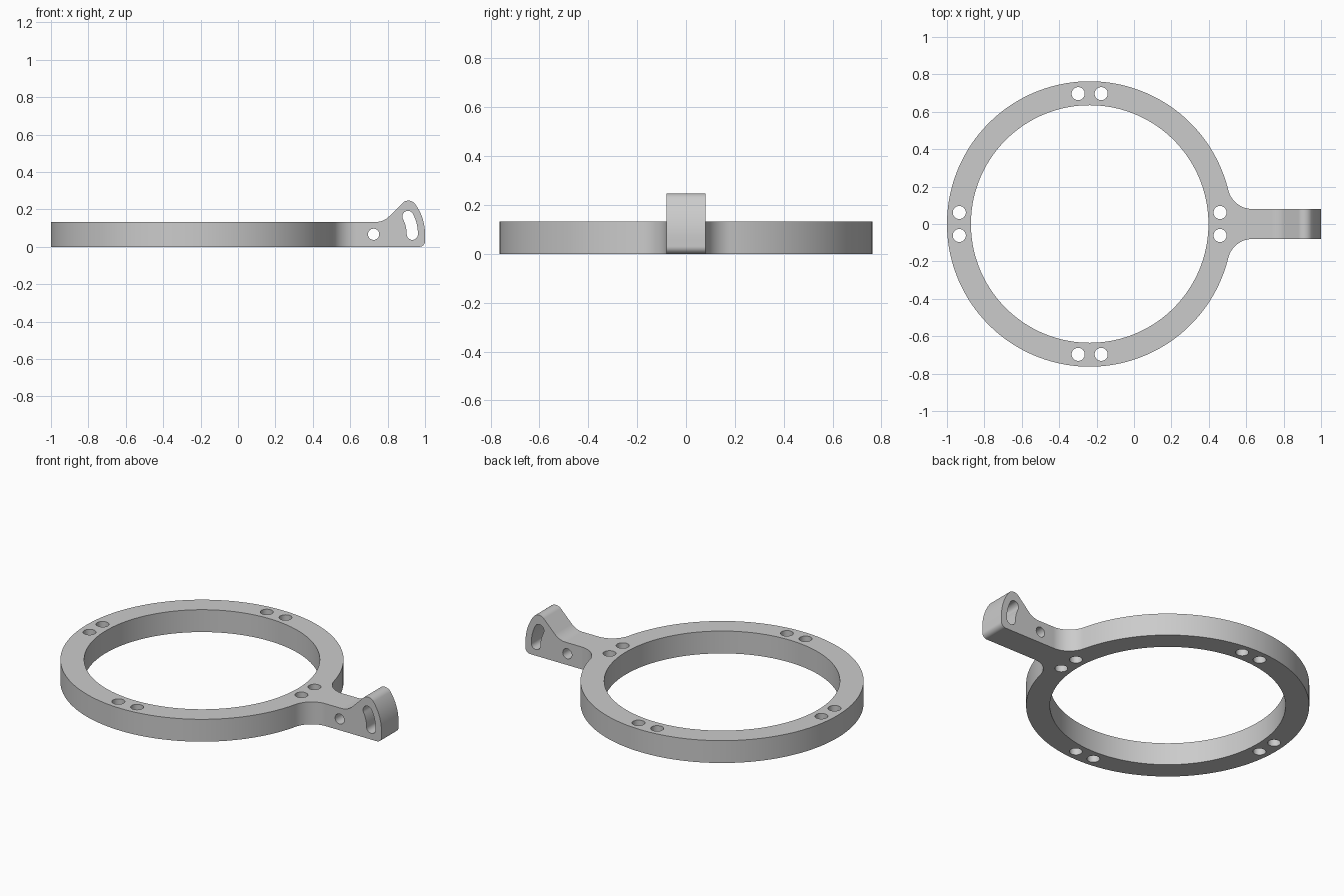
import bpy, bmesh
from math import sin, cos, radians, degrees, asin, sqrt, tan
from mathutils import Vector

cube = bpy.data.objects.get("Cube")
if cube:
    bpy.data.objects.remove(cube, do_unlink=True)

# Main dimensions
RING_X, OUTER, INNER, HEIGHT = -0.237, 0.763, 0.635, 0.133
ARM_HALF, FILLET = 0.08, 0.133
PIVOT = (0.725, 0.067)
HEAD_R, TIP_R, TIP_ANGLE = 0.275, 0.045, 36

grey = bpy.data.materials.new("grey")
grey.use_nodes = True
grey.diffuse_color = (0.6, 0.6, 0.6, 1)
grey.node_tree.nodes["Principled BSDF"].inputs["Base Color"].default_value = grey.diffuse_color


def arc(center, radius, start, end, steps):
    """Points along an arc, angles in degrees."""
    angles = [radians(start + (end - start) * i / steps) for i in range(steps + 1)]
    return [(center[0] + radius * cos(a), center[1] + radius * sin(a)) for a in angles]


def circle(center, radius, steps):
    return arc(center, radius, 0, 360, steps)


def prism(name, outline, low, high, upright=False):
    """Extrude an outline along z, or along y when upright (outline in x, z)."""
    bm = bmesh.new()
    place = (lambda p: (p[0], low, p[1])) if upright else (lambda p: (p[0], p[1], low))
    verts = []
    for p in outline:
        co = Vector(place(p))
        if all((co - v.co).length > 1e-5 for v in verts[:1] + verts[-1:]):
            verts.append(bm.verts.new(co))
    face = bm.faces.new(verts)
    moved = bmesh.ops.extrude_face_region(bm, geom=[face])["geom"]
    depth = high - low
    bmesh.ops.translate(bm, vec=(0, depth, 0) if upright else (0, 0, depth),
                        verts=[g for g in moved if isinstance(g, bmesh.types.BMVert)])
    bmesh.ops.recalc_face_normals(bm, faces=bm.faces)
    mesh = bpy.data.meshes.new(name)
    bm.to_mesh(mesh)
    bm.free()
    mesh.materials.append(grey)
    obj = bpy.data.objects.new(name, mesh)
    bpy.context.collection.objects.link(obj)
    return obj


def combine(target, tool, operation):
    """Apply a boolean and remove the tool."""
    mod = target.modifiers.new("cut", 'BOOLEAN')
    mod.operation, mod.solver, mod.object = operation, 'EXACT', tool
    bpy.ops.object.modifier_apply(modifier=mod.name)
    bpy.data.objects.remove(tool, do_unlink=True)


# Plan outline: ring blending into the straight arm
fillet_y = ARM_HALF + FILLET
fillet_x = RING_X + sqrt((OUTER + FILLET) ** 2 - fillet_y ** 2)
join = degrees(asin(fillet_y / (OUTER + FILLET)))
plan = arc((RING_X, 0), OUTER, join, 360 - join, 144)
plan += arc((fillet_x, -fillet_y), FILLET, 180 - join, 90, 20)
plan += [(1.1, -ARM_HALF), (1.1, ARM_HALF)]
plan += arc((fillet_x, fillet_y), FILLET, -90, join - 180, 20)
ring = prism("ring_with_arm", plan, -0.1, 0.4)
bpy.context.view_layer.objects.active = ring
ring.select_set(True)

# Side outline: flat ring height rising to the rounded head of the arm
tip = arc(PIVOT, HEAD_R - TIP_R, TIP_ANGLE, TIP_ANGLE, 1)[0]
flank = arc(tip, TIP_R, 135, 135, 1)[0]
foot_x = flank[0] - (flank[1] - HEIGHT)
bend = 0.1
bend_center = (foot_x - bend * tan(radians(22.5)), HEIGHT + bend)
side = [(-1.2, 0)]
side += arc((0.97, 0.03), 0.03, -90, 0, 8)
side += arc(PIVOT, HEAD_R, 0, TIP_ANGLE, 14)
side += arc(tip, TIP_R, TIP_ANGLE, 135, 14)
side += arc(bend_center, bend, -45, -90, 12)
side += [(-1.2, HEIGHT)]
combine(ring, prism("side_shape", side, -1, 1, True), 'INTERSECT')

# Central opening
combine(ring, prism("opening", circle((RING_X, 0), INNER, 144), -0.2, 0.5), 'DIFFERENCE')

# Four pairs of mounting holes
for quarter in range(4):
    for offset in (-0.0615, 0.0615):
        c, s = cos(radians(90 * quarter)), sin(radians(90 * quarter))
        spot = (RING_X + 0.697 * c - offset * s, 0.697 * s + offset * c)
        combine(ring, prism("hole", circle(spot, 0.035, 32), -0.2, 0.5), 'DIFFERENCE')

# Pivot hole and curved adjustment slot through the head
combine(ring, prism("pivot_hole", circle(PIVOT, 0.03, 32), -0.5, 0.5, True), 'DIFFERENCE')
slot_r, slot_w, slot_end = 0.207, 0.03, 27.5
slot_top = arc(PIVOT, slot_r, slot_end, slot_end, 1)[0]
slot = arc(PIVOT, slot_r + slot_w, 0, slot_end, 12)
slot += arc(slot_top, slot_w, slot_end, slot_end + 180, 12)
slot += arc(PIVOT, slot_r - slot_w, slot_end, 0, 12)
slot += arc((PIVOT[0] + slot_r, PIVOT[1]), slot_w, 180, 360, 12)
combine(ring, prism("slot", slot, -0.5, 0.5, True), 'DIFFERENCE')

# Smooth curved walls with crisp rims
bpy.ops.object.shade_smooth_by_angle(angle=radians(30))
weighted = ring.modifiers.new("weighted_normals", 'WEIGHTED_NORMAL')
weighted.keep_sharp = True
